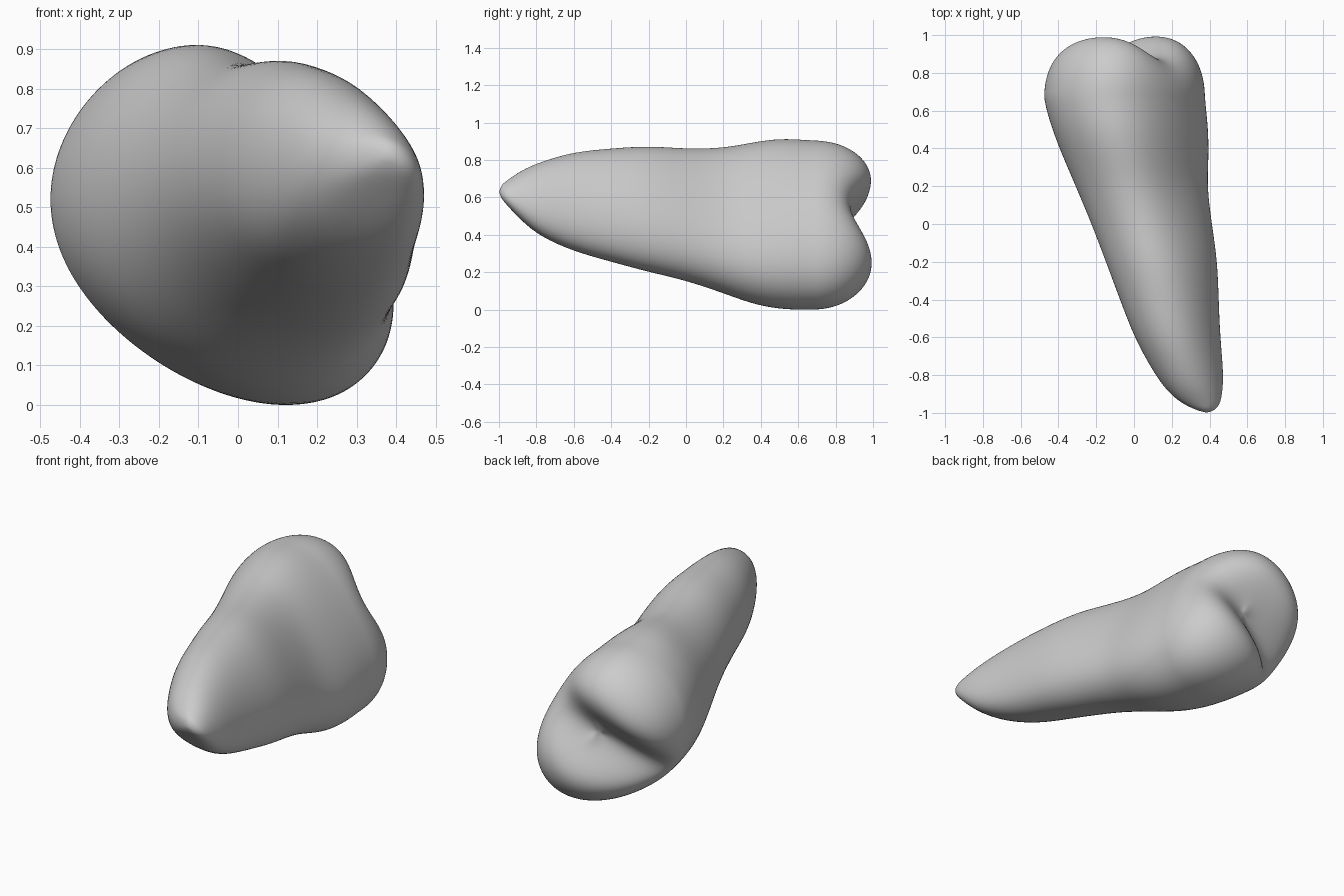
import bpy
import bmesh
import math
from mathutils import Vector

if "Cube" in bpy.data.objects:
    bpy.data.objects.remove(bpy.data.objects["Cube"], do_unlink=True)

SEGMENTS = 40
CAP_RINGS = 16
CAP_Y = 0.65
CROWN_CENTRE = Vector((-0.04, 0.47))
ACROSS = Vector((-0.51, 0.86))   # from the lower to the upper cusp
ALONG = Vector((0.86, 0.51))     # along the groove, towards the left side

# Root and neck stations: y, x min, x max, z min, z max,
# then fullness of the lower right-hand and upper left-hand shoulders
STATIONS = [
    (-0.985, 0.33, 0.43, 0.59, 0.67, 0.2, 0),
    (-0.95, 0.25, 0.458, 0.55, 0.695, 0.25, 0),
    (-0.88, 0.17, 0.470, 0.475, 0.745, 0.25, 0),
    (-0.78, 0.10, 0.474, 0.39, 0.79, 0.22, 0),
    (-0.6, 0.0, 0.457, 0.31, 0.845, 0.15, 0),
    (-0.4, -0.075, 0.449, 0.255, 0.862, 0.05, 0),
    (-0.2, -0.15, 0.443, 0.20, 0.878, 0, -0.03),
    (0.0, -0.225, 0.413, 0.155, 0.86, 0, -0.1),
    (0.2, -0.31, 0.387, 0.087, 0.865, 0.05, -0.17),
    (0.35, -0.375, 0.397, 0.03, 0.895, 0.05, -0.19),
    (0.5, -0.435, 0.395, 0.0, 0.919, 0, -0.18),
    (CAP_Y, -0.478, 0.378, -0.003, 0.908, -0.04, -0.12),
]


def section(station, scale=1.0):
    """Points of one leaning, egg-shaped section as (x, z)."""
    _, x0, x1, z0, z1, low, high = station
    points = []
    for i in range(SEGMENTS):
        t = math.tau * i / SEGMENTS
        diagonal = math.cos(t - math.pi / 4)
        lean = -0.26 - 0.13 * math.cos(t) + 0.1 * math.sin(t)
        lean += (high if diagonal > 0 else low) * diagonal ** 2
        x = (x0 + x1) / 2 + scale * (x1 - x0) / 2 * math.cos(t)
        z = (z0 + z1) / 2 + scale * (z1 - z0) / 2 * math.sin(t + lean)
        points.append((x, z))
    return points


def crown_height(x, z):
    """Two cusps parted by a groove that deepens towards the right side."""
    offset = Vector((x, z)) - CROWN_CENTRE
    u, v = offset.dot(ACROSS), offset.dot(ALONG)
    depth = max(0.08, 0.2 - 0.28 * v)
    return 0.405 + 0.03 * u - depth * math.exp(-(u / 0.18) ** 2)


bm = bmesh.new()
rings = []

# Root and neck
for s in STATIONS:
    rings.append([bm.verts.new((x, s[0], z)) for x, z in section(s)])

# Crown: rounded cap carrying the cusps and the groove
base = STATIONS[-1]
for k in range(1, CAP_RINGS):
    scale = math.cos(math.pi / 2 * k / CAP_RINGS) ** 0.8
    rise = (1 - scale ** 2.4) ** 0.42
    rings.append([bm.verts.new((x, CAP_Y + rise * crown_height(x, z), z))
                  for x, z in section(base, scale)])

for a, b in zip(rings, rings[1:]):
    for i in range(SEGMENTS):
        j = (i + 1) % SEGMENTS
        bm.faces.new((a[i], a[j], b[j], b[i]))

# Close the root tip and the middle of the groove
cx, cz = (base[1] + base[2]) / 2, (base[3] + base[4]) / 2
ends = ((rings[0], (0.385, -1.0, 0.63)),
        (rings[-1], (cx, CAP_Y + crown_height(cx, cz), cz)))
for ring, point in ends:
    pole = bm.verts.new(point)
    for i in range(SEGMENTS):
        bm.faces.new((ring[i], ring[(i + 1) % SEGMENTS], pole))

bmesh.ops.recalc_face_normals(bm, faces=bm.faces)
mesh = bpy.data.meshes.new("tooth")
bm.to_mesh(mesh)
bm.free()
for p in mesh.polygons:
    p.use_smooth = True

tooth = bpy.data.objects.new("tooth", mesh)
bpy.context.collection.objects.link(tooth)
smooth = tooth.modifiers.new("smooth_surface", 'SUBSURF')
smooth.levels = smooth.render_levels = 2

# Enamel colour
enamel = bpy.data.materials.new("light_grey")
enamel.use_nodes = True
colour = (0.6, 0.6, 0.6, 1.0)
enamel.diffuse_color = colour
enamel.node_tree.nodes["Principled BSDF"].inputs["Base Color"].default_value = colour
mesh.materials.append(enamel)
